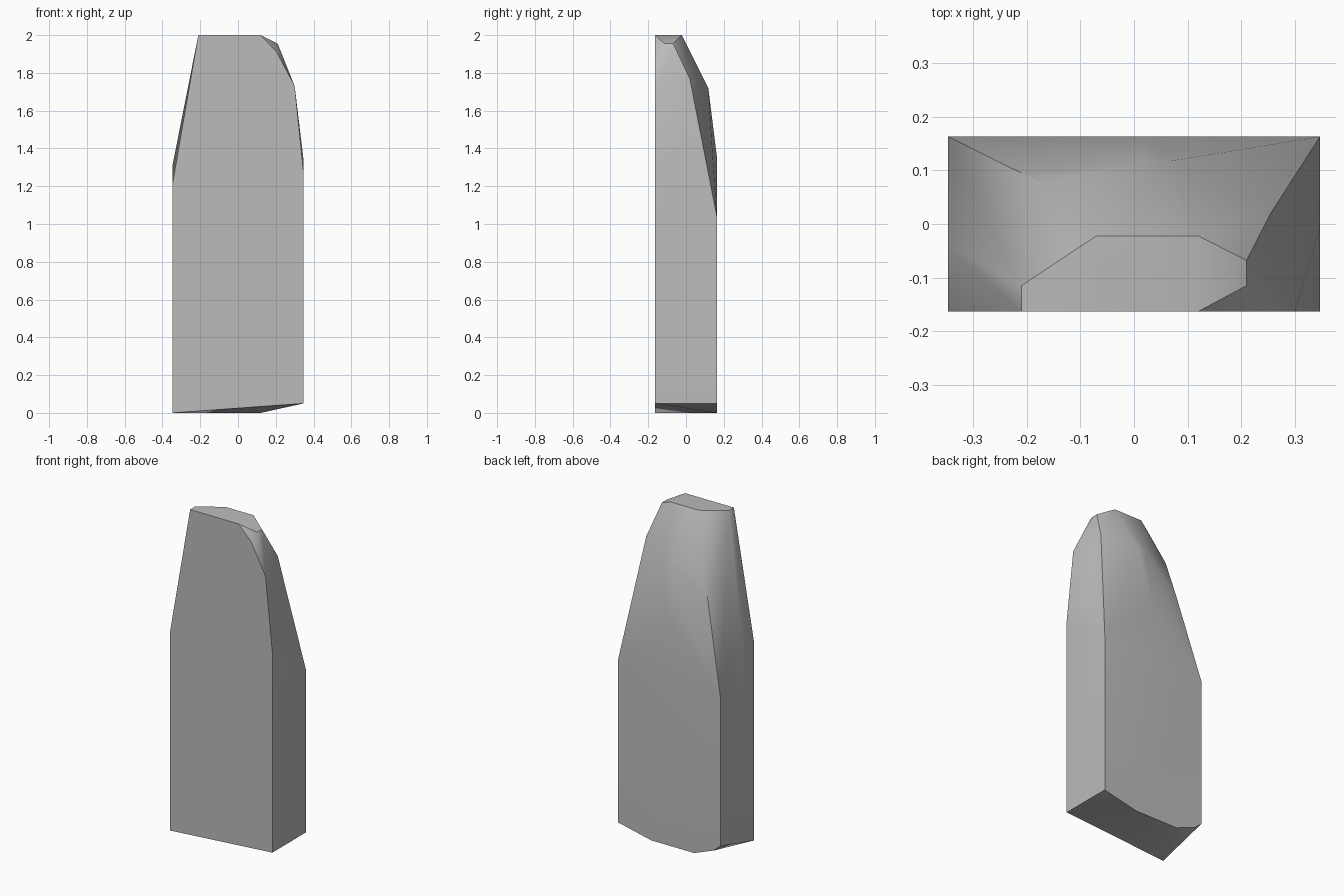
import bpy, bmesh, math

cube = bpy.data.objects.get("Cube")
if cube:
    bpy.data.objects.remove(cube, do_unlink=True)

W, D = 0.347, 0.163  # half width and half depth of the block

stone = bpy.data.materials.new("stone_grey")
stone.use_nodes = True
colour = (0.5, 0.5, 0.5, 1)
stone.diffuse_color = colour
stone.node_tree.nodes["Principled BSDF"].inputs["Base Color"].default_value = colour

# corners of the foot, chipped along the back
foot = [(-W, -D, 0), (W, -D, .05), (W, D, .05), (.12, D, 0),
        (-.17, D, 0), (-.3, D, .05), (-W, D, .09)]
# corners where the straight sides end
shoulder = [(-W, -D, 1.21), (-W, -.04, 1.31), (-W, D, 1.0),
            (W, -D, 1.27), (W, -.01, 1.34), (W, D, 1.04), (.01, D, 1.36)]
# chipped slopes below the crown
slope = [(.205, -D, 1.91), (.3, -D, 1.73), (.255, .02, 1.77), (.07, .118, 1.72),
         (.02, .118, 1.72), (-.165, .075, 1.72), (-.22, .1, 1.52)]
# flat top with one lowered end
crown = [(-.21, -D, 2), (.12, -D, 2), (.21, -.115, 1.955), (.21, -.068, 1.955),
         (.12, -.022, 2), (-.07, -.022, 2), (-.21, -.115, 2)]

# wrap the corners in a faceted skin and merge coplanar faces
bm = bmesh.new()
for p in foot + shoulder + slope + crown:
    bm.verts.new(p)
hull = bmesh.ops.convex_hull(bm, input=bm.verts[:])
loose = [v for v in bm.verts if not v.link_faces]
bmesh.ops.delete(bm, geom=loose, context='VERTS')
bmesh.ops.dissolve_limit(bm, angle_limit=math.radians(0.5),
                         verts=bm.verts[:], edges=bm.edges[:])
bmesh.ops.recalc_face_normals(bm, faces=bm.faces[:])

mesh = bpy.data.meshes.new("standing_stone")
bm.to_mesh(mesh)
bm.free()
mesh.materials.append(stone)
slab = bpy.data.objects.new("standing_stone", mesh)
bpy.context.collection.objects.link(slab)

# soft shading over shallow facets, crisp at the corners
bpy.context.view_layer.objects.active = slab
slab.select_set(True)
bpy.ops.object.shade_smooth_by_angle(angle=math.radians(30))
